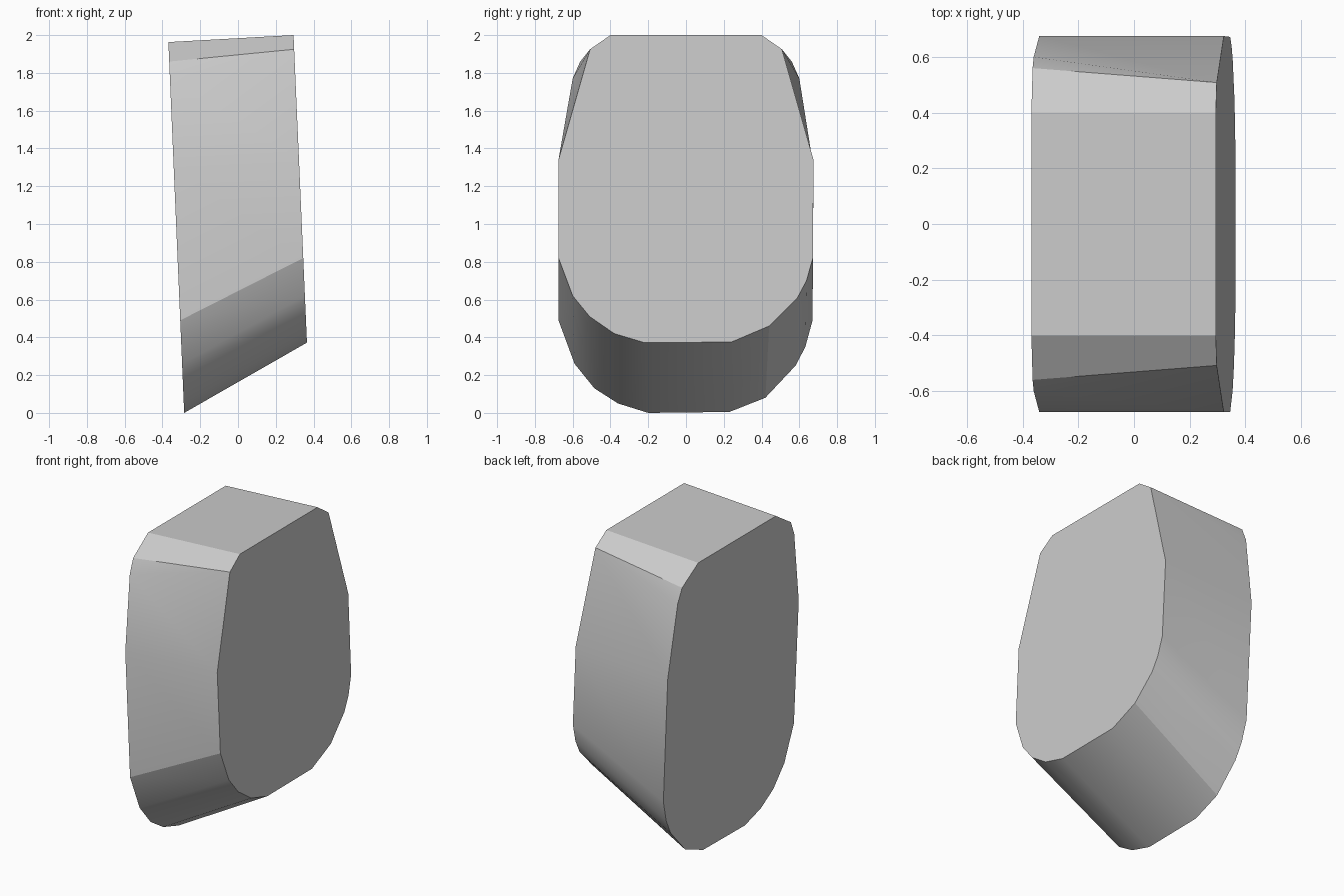
import bpy, bmesh, math

cube = bpy.data.objects.get("Cube")
if cube:
    bpy.data.objects.remove(cube, do_unlink=True)


def make_material(name, color):
    mat = bpy.data.materials.new(name)
    mat.use_nodes = True
    mat.diffuse_color = color
    mat.node_tree.nodes["Principled BSDF"].inputs["Base Color"].default_value = color
    return mat


# Outlines of the two end faces as (y, z); upper part is mirrored, lower is uneven
def outline(upper, lower):
    return upper + lower + [(-y, z) for y, z in reversed(upper)]


short_side = outline(
    [(0.40, 2.0), (0.508, 1.925), (0.508, 1.925), (0.675, 1.34)],
    [(0.672, 0.82), (0.638, 0.70), (0.59, 0.61), (0.44, 0.46), (0.24, 0.375),
     (-0.22, 0.372), (-0.38, 0.42), (-0.51, 0.51), (-0.60, 0.62), (-0.675, 0.82)])
long_side = outline(
    [(0.40, 1.963), (0.56, 1.86), (0.60, 1.77), (0.675, 1.30)],
    [(0.67, 0.49), (0.632, 0.35), (0.58, 0.25), (0.42, 0.08), (0.23, 0.005),
     (-0.20, 0.0), (-0.36, 0.05), (-0.485, 0.13), (-0.59, 0.26), (-0.675, 0.49)])


def build_block(name, material):
    bm = bmesh.new()
    # Each end lies on a slightly leaning plane
    right = [bm.verts.new((0.365 - 0.0436 * (z - 0.372), y, z)) for y, z in short_side]
    left = [bm.verts.new((-0.285 - 0.0426 * z, y, z)) for y, z in long_side]
    bm.faces.new(right)
    bm.faces.new(left)
    # Skin joining the two outlines
    count = len(right)
    for i in range(count):
        j = (i + 1) % count
        bm.faces.new((right[i], right[j], left[j], left[i]))
    bmesh.ops.remove_doubles(bm, verts=bm.verts[:], dist=0.0005)
    bmesh.ops.recalc_face_normals(bm, faces=bm.faces[:])
    mesh = bpy.data.meshes.new(name)
    bm.to_mesh(mesh)
    bm.free()
    mesh.materials.append(material)
    obj = bpy.data.objects.new(name, mesh)
    bpy.context.collection.objects.link(obj)
    return obj


block = build_block("slanted_block", make_material("light grey", (0.6, 0.6, 0.6, 1)))
bpy.ops.object.select_all(action="DESELECT")
block.select_set(True)
bpy.context.view_layer.objects.active = block
bpy.ops.object.shade_smooth_by_angle(angle=math.radians(20))
